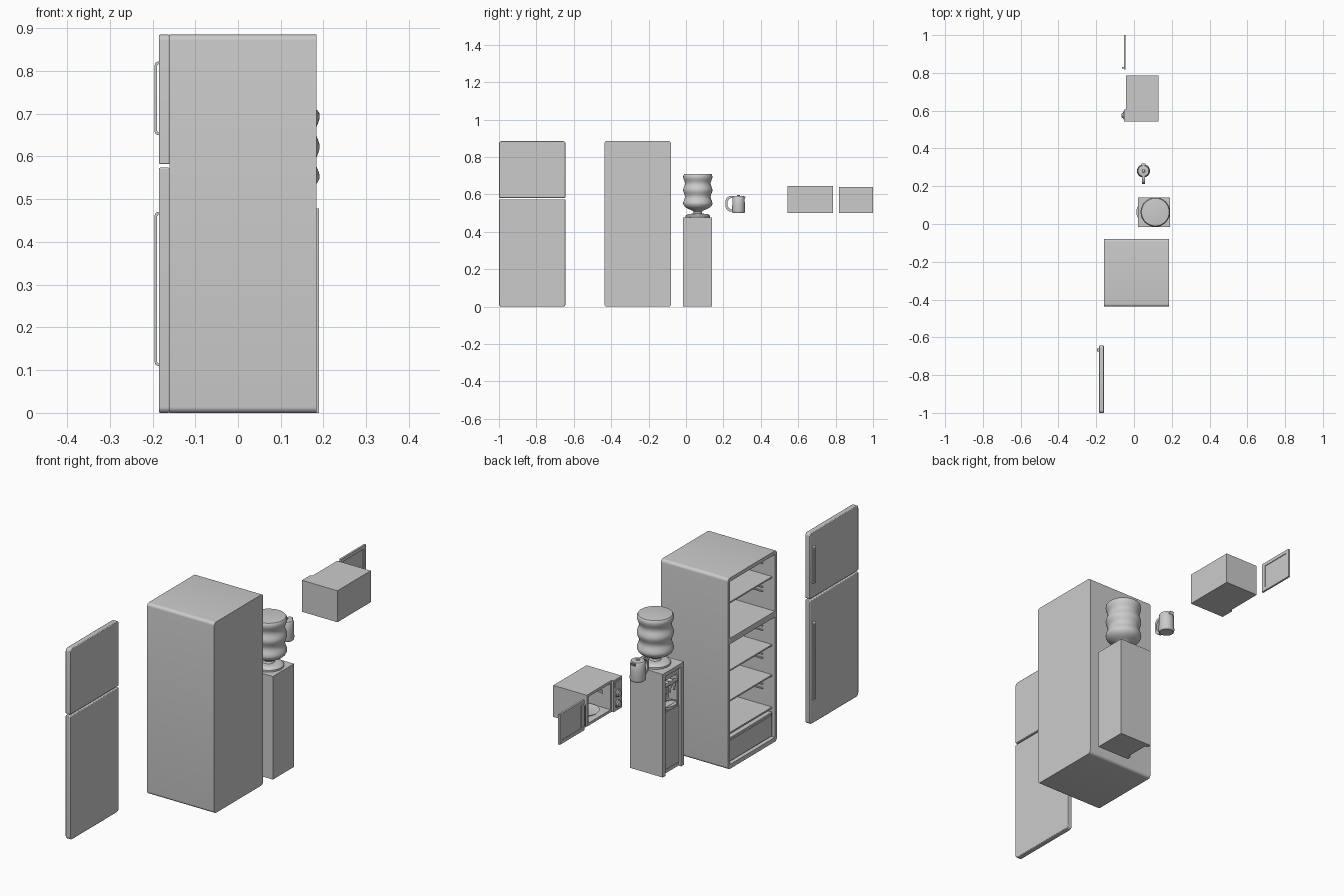
import bpy, bmesh
from math import pi, sin, cos

if "Cube" in bpy.data.objects:
    bpy.data.objects.remove(bpy.data.objects["Cube"])


def finish(name, bm):
    bmesh.ops.recalc_face_normals(bm, faces=bm.faces)
    me = bpy.data.meshes.new(name)
    bm.to_mesh(me)
    bm.free()
    ob = bpy.data.objects.new(name, me)
    bpy.context.collection.objects.link(ob)
    return ob


def prism(name, pts, axis, a, b):
    """Extrude a 2D outline: axis 'x' takes (y, z) points, axis 'y' takes (x, z) points."""
    bm = bmesh.new()
    put = (lambda p, t: (t, p[0], p[1])) if axis == 'x' else (lambda p, t: (p[0], t, p[1]))
    lo = [bm.verts.new(put(p, a)) for p in pts]
    hi = [bm.verts.new(put(p, b)) for p in pts]
    bm.faces.new(lo)
    bm.faces.new(hi)
    n = len(pts)
    for i in range(n):
        j = (i + 1) % n
        bm.faces.new((lo[i], lo[j], hi[j], hi[i]))
    return finish(name, bm)


def slab(name, x0, x1, y0, y1, z0, z1, low=0, high=0, seg=6):
    """Box along x with rounded lower / upper corners in the y-z outline."""
    pts = []
    for cy, cz, r, start in ((y0, z0, low, pi), (y1, z0, low, 1.5 * pi),
                             (y1, z1, high, 0), (y0, z1, high, .5 * pi)):
        if r == 0:
            pts.append((cy, cz))
            continue
        oy = cy + r if cy == y0 else cy - r
        oz = cz + r if cz == z0 else cz - r
        for i in range(seg + 1):
            t = start + i / seg * pi / 2
            pts.append((oy + r * cos(t), oz + r * sin(t)))
    return prism(name, pts, 'x', x0, x1)


def lathe(name, profile, centre, axis='z', n=40, sx=1):
    """Revolve (radius, height) points; axis '-x' points the height along -x."""
    bm = bmesh.new()
    rings = []
    for r, h in profile:
        ring = []
        for i in range(n):
            u, v = r * sx * cos(2 * pi * i / n), r * sin(2 * pi * i / n)
            p = (u, v, h) if axis == 'z' else (-h, u, v)
            ring.append(bm.verts.new([c + q for c, q in zip(centre, p)]))
        rings.append(ring)
    for a, b in zip(rings, rings[1:]):
        for i in range(n):
            j = (i + 1) % n
            bm.faces.new((a[i], a[j], b[j], b[i]))
    bm.faces.new(rings[0])
    bm.faces.new(rings[-1])
    return finish(name, bm)


def cut(ob, *boxes):
    """Subtract boxes from an object and apply the result."""
    for box in boxes:
        tool = slab("cutter", *box)
        tool.hide_render = True
        m = ob.modifiers.new("cut", 'BOOLEAN')
        m.operation, m.object, m.solver = 'DIFFERENCE', tool, 'EXACT'
        bpy.context.view_layer.objects.active = ob
        bpy.ops.object.modifier_apply(modifier=m.name)
        bpy.data.objects.remove(tool)


def bevel(ob, w):
    m = ob.modifiers.new("bevel", 'BEVEL')
    m.width, m.segments = w, 2
    return ob


def strap(name, d, s, z0, z1, out, t, axis, a, b):
    """C-shaped handle leaving a surface at d in direction s, between z0 and z1."""
    r = out * .7
    def path(o, za, zb):
        p = [(d, za)]
        p += [(d + s * (o - r + r * sin(k * pi / 8)), za + r * (1 - cos(k * pi / 8))) for k in range(5)]
        p += [(x, za + zb - z) for x, z in reversed(p)]
        return p
    outer = path(out, z0, z1)
    inner = path(out - t, z0 + t, z1 - t)
    return prism(name, outer + inner[::-1], axis, a, b)


# Fridge cabinet with freezer and cooler cavities, open towards -x
Y0, Y1 = -.437, -.079
fridge = slab("fridge_cabinet", -.16, .184, Y0, Y1, 0, .885, .014, .014)
cut(fridge, (-.2, .155, Y0 + .014, Y1 - .014, .605, .868),
    (-.2, .155, Y0 + .014, Y1 - .014, .02, .578))

# Shelves, side rails and bottom drawer
for i, z in enumerate((.755, .44, .3, .15)):
    slab(f"fridge_shelf_{i}", -.145, .156, Y0 + .012, Y1 - .012, z, z + .007)
for i, z in enumerate((.68, .70, .81, .83, .37, .39, .50, .52, .23, .25)):
    for side, y in (("a", Y0 + .013), ("b", Y1 - .021)):
        slab(f"shelf_rail_{i}{side}", -.10, .14, y, y + .008, z, z + .005)
bevel(slab("crisper_drawer", -.15, .14, Y0 + .02, Y1 - .02, .025, .14), .004)
slab("drawer_lip", -.154, -.148, Y0 + .03, Y1 - .03, .125, .135)

# Detached fridge doors with strap handles
D0, D1 = -1.0, -.644
bevel(slab("fridge_door", -.185, -.16, D0, D1, 0, .574, .014, 0), .003)
bevel(slab("freezer_door", -.185, -.16, D0, D1, .582, .885, 0, .014), .003)
strap("fridge_door_handle", -.183, -1, .11, .47, .012, .005, 'y', -.675, -.66)
strap("freezer_door_handle", -.183, -1, .65, .822, .012, .005, 'y', -.675, -.66)

# Water dispenser column: recessed front with a tap niche
W0, W1, WC = -.016, .139, (.113, .063)
column = slab("dispenser_column", .022, .19, W0, W1, 0, .478)
cut(column, (.0, .036, W0 + .02, W1 - .02, -.1, .46),
    (.0, .08, W0 + .03, W1 - .03, .305, .43))
lathe("drip_tray", [(.046, .297), (.046, .309), (.041, .309), (.041, .304)],
      (.043, WC[1], 0), sx=.66)
for i, y in enumerate((.032, .062, .092)):
    lathe(f"tap_body_{i}", [(.008, 0), (.008, .045), (.006, .049)], (.082, y, .40), '-x', 16)
    lathe(f"tap_spout_{i}", [(.004, .362), (.006, .385), (.006, .40)], (.039, y, 0), n=16)
    slab(f"tap_lever_{i}", .022, .045, y - .006, y + .006, .404, .411)
slab("dispenser_panel", .031, .038, W0 + .022, W1 - .022, .02, .285)

# Collar and ribbed bottle
lathe("bottle_collar", [(.065, .476), (.065, .486), (.056, .494), (.045, .496), (.03, .497)],
      (*WC, 0))
ribs = []
for i in range(37):
    z = .548 + .148 * i / 36
    ribs.append((.0735 + .0045 * cos(4 * pi * (z - .552) / .142), z))
lathe("water_bottle", [(.03, .49), (.024, .498), (.022, .506), (.028, .514), (.045, .52),
                       (.062, .528), (.072, .537)] + ribs
      + [(.077, .702), (.073, .708), (.068, .709)], (*WC, 0), n=48)

# Kettle with lid, spout and handle
KC = (.05, .281)
lathe("kettle_body", [(.030, .5), (.033, .503), (.0345, .51), (.0335, .55), (.032, .585),
                      (.030, .588), (.028, .591), (.012, .593)], (*KC, 0))
lathe("kettle_lid_knob", [(.009, .59), (.009, .595), (.007, .597)], (*KC, 0), n=20)
prism("kettle_spout", [(.305, .56), (.319, .589), (.305, .589)], 'x', .04, .06)
strap("kettle_handle", .253, -1, .508, .592, .042, .01, 'x', .042, .058)

# Microwave case, open towards -x
M0, M1 = .543, .787
case = slab("microwave_case", -.042, .13, M0, M1, .5, .646)
cut(case, (-.1, .115, .612, M1 - .012, .512, .634))
slab("control_panel", -.052, -.041, M0, .606, .5, .646)
slab("control_display", -.0545, -.051, .552, .598, .612, .636)
for i, z in enumerate((.53, .578)):
    lathe(f"control_knob_{i}", [(.018, 0), (.017, .006), (.014, .007), (.013, .013), (.011, .014)],
          (-.051, .575, z), '-x', 24)
    slab(f"knob_grip_{i}", -.067, -.06, .5725, .5775, z - .011, z + .011)
lathe("turntable", [(.02, .511), (.02, .517), (.062, .519), (.066, .523), (.063, .523), (.058, .521)],
      (.038, .694, 0))
for i in range(4):
    slab(f"cavity_vent_{i}", .0, .08, .611, .615, .575 + i * .012, .58 + i * .012)

# Detached microwave door: frame, window and handle
frame = slab("microwave_door_frame", -.053, -.044, .819, 1.0, .5, .64)
cut(frame, (-.1, 0, .84, .985, .516, .624))
slab("microwave_door_window", -.0505, -.0475, .838, .987, .514, .626)
strap("microwave_door_handle", -.052, -1, .515, .625, .012, .004, 'y', .823, .83)

# Smooth the round surfaces, keep the hard edges
bpy.ops.object.select_all(action='SELECT')
bpy.context.view_layer.objects.active = fridge
bpy.ops.object.shade_smooth_by_angle(angle=.6)
